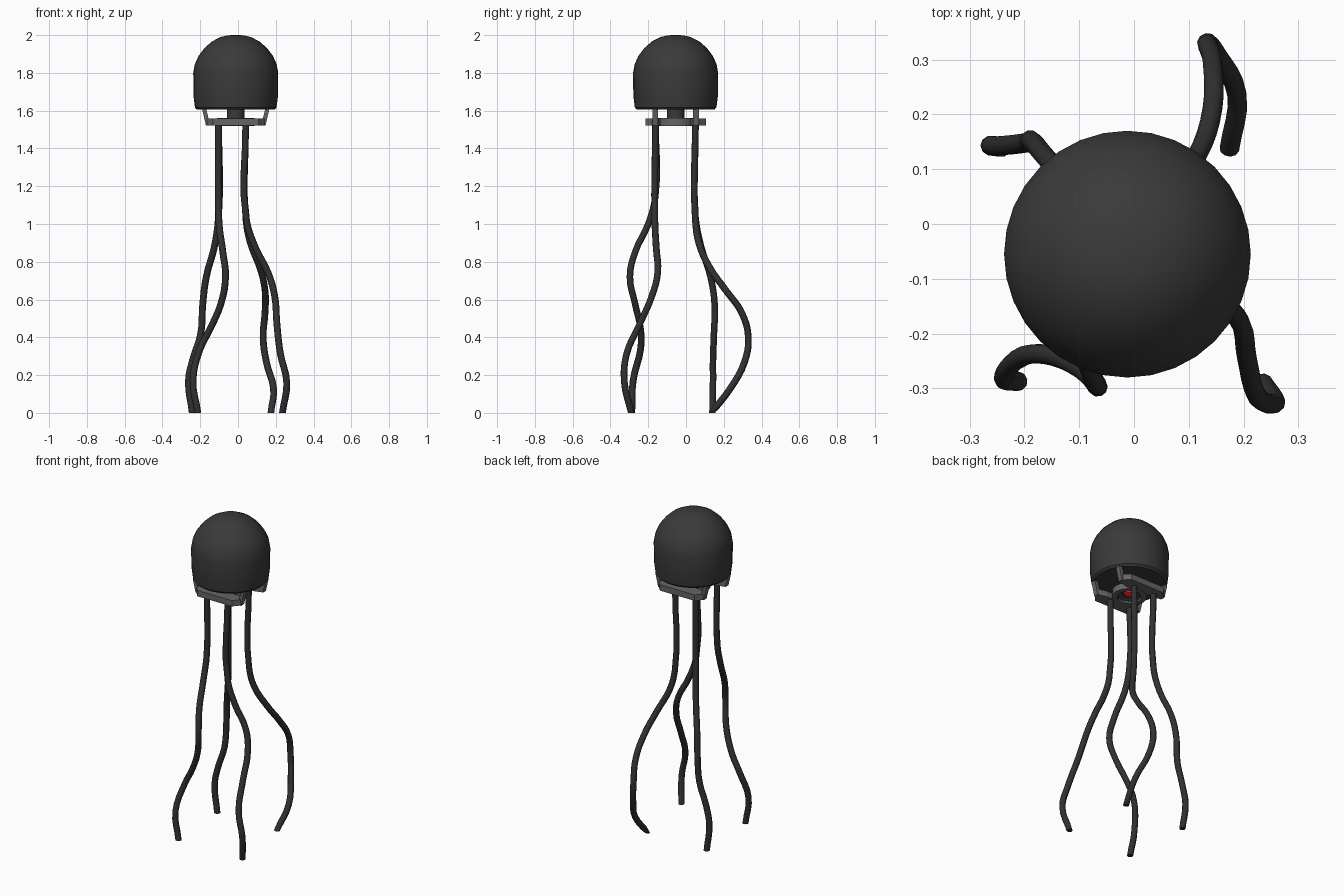
import bpy, bmesh, math

if "Cube" in bpy.data.objects:
    bpy.data.objects.remove(bpy.data.objects["Cube"])

CX, CY = -0.012, -0.055      # axis of the head


def mat(name, col):
    m = bpy.data.materials.new(name)
    m.diffuse_color = (*col, 1)
    m.use_nodes = True
    m.node_tree.nodes["Principled BSDF"].inputs["Base Color"].default_value = m.diffuse_color
    return m


DARK = mat("dark_shell", (0.042, 0.042, 0.042))
CABLE = mat("dark_cable", (0.03, 0.03, 0.03))
STEEL = mat("steel", (0.13, 0.13, 0.13))
RED = mat("red_lens", (0.7, 0.01, 0.01))


def finish(bm, name, m, smooth=False):
    bmesh.ops.recalc_face_normals(bm, faces=bm.faces)
    me = bpy.data.meshes.new(name)
    bm.to_mesh(me)
    bm.free()
    me.materials.append(m)
    ob = bpy.data.objects.new(name, me)
    bpy.context.collection.objects.link(ob)
    if smooth:
        bpy.ops.object.select_all(action='DESELECT')
        ob.select_set(True)
        bpy.context.view_layer.objects.active = ob
        bpy.ops.object.shade_smooth_by_angle(angle=math.radians(35))
    return ob


def lathe(name, profile, m, closed=False, n=32):
    """Spin an (r, z) profile about the head axis."""
    bm = bmesh.new()
    vs = [bm.verts.new((CX + r, CY, z)) for r, z in profile]
    es = [bm.edges.new(p) for p in zip(vs, vs[1:])]
    if closed:
        es.append(bm.edges.new((vs[-1], vs[0])))
    bmesh.ops.spin(bm, geom=vs + es, cent=(CX, CY, 0), axis=(0, 0, 1),
                   angle=2 * math.pi, steps=n, use_duplicate=False)
    bmesh.ops.remove_doubles(bm, verts=bm.verts, dist=1e-4)
    return finish(bm, name, m, True)


def prism(name, outline, offset, m):
    """Extrude a polygon along an offset vector."""
    bm = bmesh.new()
    f = bm.faces.new([bm.verts.new(p) for p in outline])
    g = bmesh.ops.extrude_face_region(bm, geom=[f])["geom"]
    bmesh.ops.translate(bm, vec=offset,
                        verts=[v for v in g if isinstance(v, bmesh.types.BMVert)])
    return finish(bm, name, m)


# Domed head with closed underside
lathe("head_dome", [(0, 1.605), (0.205, 1.605), (0.216, 1.617), (0.224, 1.68),
                    (0.225, 1.80), (0.217, 1.845), (0.197, 1.89), (0.165, 1.932),
                    (0.125, 1.967), (0.08, 1.99), (0.04, 1.999), (0, 2.0)], DARK)

# Neck, lens ring, lens bowl and red lens
lathe("neck", [(0, 1.545), (0.046, 1.545), (0.046, 1.61), (0, 1.61)], DARK, n=24)
lathe("lens_ring", [(0.07, 1.52), (0.1, 1.52), (0.1, 1.56), (0.07, 1.56)],
      STEEL, closed=True, n=16)
lathe("lens_bowl", [(0, 1.555), (0.073, 1.555), (0.073, 1.53), (0.05, 1.545),
                    (0, 1.545)], DARK, n=24)
lathe("red_lens", [(0.032, 1.55), (0.03, 1.535), (0.018, 1.526), (0, 1.523)],
      RED, n=16)

# Frame bars in front and behind, each with two struts up to the head
for s, side in ((-1, "front"), (1, "back")):
    plan = [(-0.155, 0.095), (-0.155, 0.12), (-0.12, 0.16), (0.12, 0.16),
            (0.155, 0.12), (0.155, 0.095), (0.1, 0.08), (-0.1, 0.08)]
    prism(side + "_frame_bar", [(CX + x, CY + s * y, 1.522) for x, y in plan],
          (0, 0, 0.037), STEEL)
    for t, hand in ((-1, "left"), (1, "right")):
        prof = [(0.135, 1.522), (0.158, 1.522), (0.178, 1.608), (0.156, 1.608)]
        prism(f"{side}_{hand}_strut",
              [(CX + t * x, CY + s * 0.108 - 0.015, z) for x, z in prof],
              (0, 0.03, 0), STEEL)

# Hanging cable legs: straight at the top, then wavy down to the ground
LEGS = {
    "back_left_leg": [(-.103, .05, 1.53), (-.103, .05, 1.04), (-.125, .08, .88),
                      (-.168, .13, .72), (-.187, .152, .57), (-.197, .148, .42),
                      (-.24, .143, .28), (-.262, .143, .17), (-.242, .14, .004)],
    "back_right_leg": [(.041, .05, 1.53), (.042, .05, 1.02), (.065, .068, .9),
                       (.115, .125, .77), (.143, .21, .65), (.143, .295, .53),
                       (.133, .33, .4), (.15, .31, .27), (.188, .235, .13),
                       (.174, .137, .004)],
    "front_left_leg": [(-.103, -.161, 1.53), (-.103, -.163, 1.14),
                       (-.1, -.2, 1.0), (-.08, -.27, .85), (-.066, -.297, .72),
                       (-.09, -.27, .58), (-.15, -.24, .44), (-.2, -.24, .34),
                       (-.238, -.28, .17), (-.212, -.287, .004)],
    "front_right_leg": [(.041, -.161, 1.53), (.045, -.165, 1.02),
                        (.09, -.158, .88), (.16, -.15, .74), (.194, -.18, .62),
                        (.206, -.245, .47), (.225, -.315, .31), (.258, -.326, .16),
                        (.235, -.29, .004)],
}
for name, pts in LEGS.items():
    cu = bpy.data.curves.new(name, 'CURVE')
    cu.dimensions = '3D'
    cu.bevel_depth = 0.018
    cu.bevel_resolution = 3
    cu.use_fill_caps = True
    cu.resolution_u = 4
    sp = cu.splines.new('BEZIER')
    sp.bezier_points.add(len(pts) - 1)
    for bp, p in zip(sp.bezier_points, pts):
        bp.co = p
        bp.handle_left_type = bp.handle_right_type = 'AUTO'
    cu.materials.append(CABLE)
    ob = bpy.data.objects.new(name, cu)
    bpy.context.collection.objects.link(ob)
    bpy.ops.object.select_all(action='DESELECT')
    ob.select_set(True)
    bpy.context.view_layer.objects.active = ob
    bpy.ops.object.convert(target='MESH')
    for v in bpy.context.object.data.vertices:   # flat feet on the ground
        if v.co.z < 0.015:
            v.co.z = 0
    bpy.ops.object.shade_smooth_by_angle(angle=math.radians(40))
